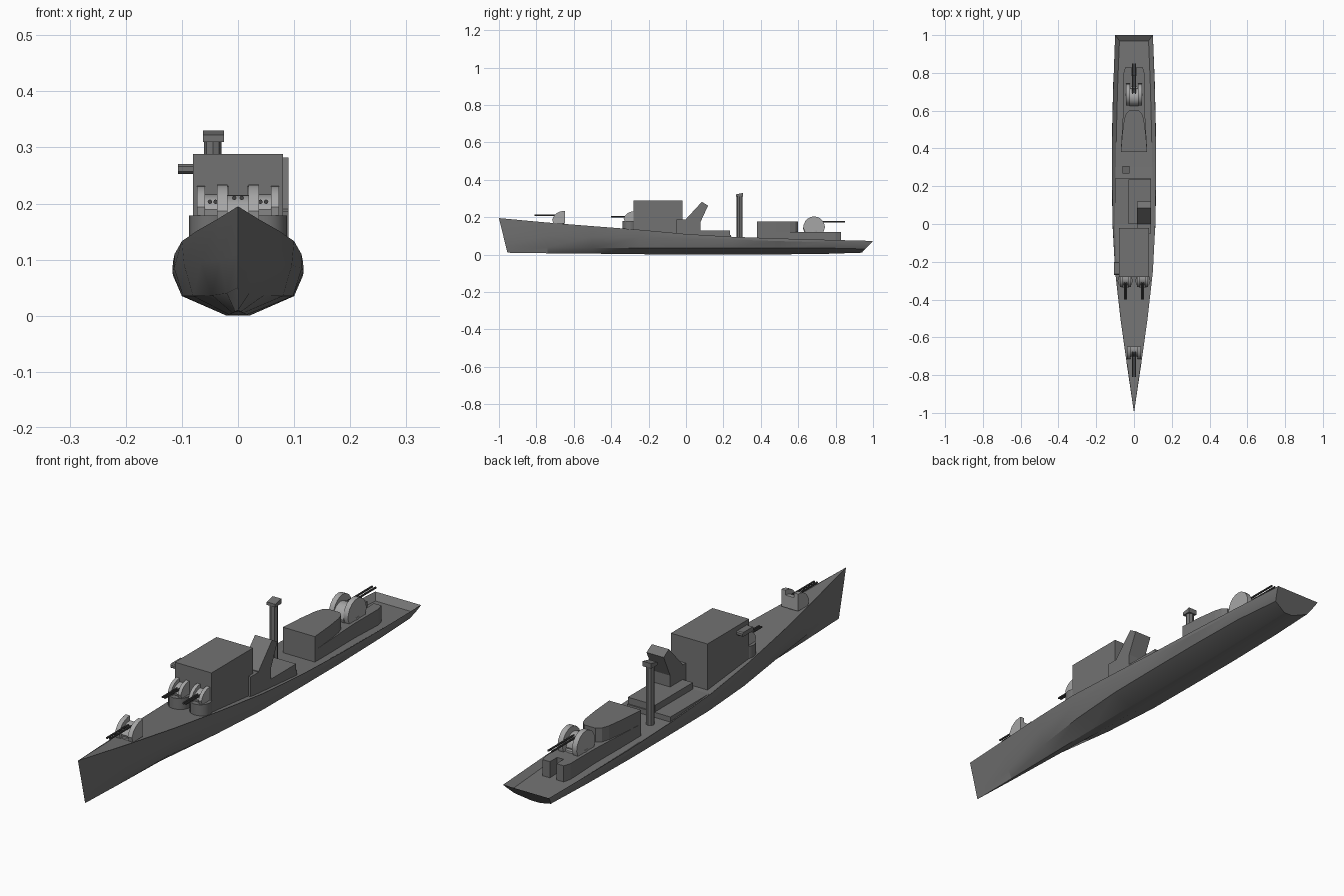
import bpy, bmesh, math
from mathutils import Matrix, Vector

if "Cube" in bpy.data.objects:
    bpy.data.objects.remove(bpy.data.objects["Cube"])


def material(name, v):
    m = bpy.data.materials.new(name)
    m.diffuse_color = (v, v, v, 1)
    m.use_nodes = True
    m.node_tree.nodes["Principled BSDF"].inputs["Base Color"].default_value = m.diffuse_color
    return m


GREY = material("ship grey", 0.17)
LIGHT = material("gun shield light grey", 0.38)
DARK = material("gun barrel dark grey", 0.06)


def finish(name, bm, mat, smooth=None):
    bmesh.ops.remove_doubles(bm, verts=bm.verts, dist=1e-5)
    bmesh.ops.recalc_face_normals(bm, faces=bm.faces)
    me = bpy.data.meshes.new(name)
    bm.to_mesh(me)
    bm.free()
    me.materials.append(mat)
    ob = bpy.data.objects.new(name, me)
    bpy.context.collection.objects.link(ob)
    if smooth:
        bpy.ops.object.select_all(action='DESELECT')
        ob.select_set(True)
        bpy.context.view_layer.objects.active = ob
        bpy.ops.object.shade_smooth_by_angle(angle=math.radians(smooth))
    return ob


def prism(name, pts, axis, a, b, mat=GREY, smooth=None):
    """Extrude a profile: axis x takes (y, z) points, axis z takes (x, y)."""
    bm = bmesh.new()
    put = (lambda p, t: (t, p[0], p[1])) if axis == 'x' else (lambda p, t: (p[0], p[1], t))
    lo = [bm.verts.new(put(p, a)) for p in pts]
    hi = [bm.verts.new(put(p, b)) for p in pts]
    bm.faces.new(lo)
    bm.faces.new(hi)
    n = len(pts)
    for i in range(n):
        j = (i + 1) % n
        bm.faces.new((lo[i], lo[j], hi[j], hi[i]))
    return finish(name, bm, mat, smooth)


def box(name, x0, x1, y0, y1, z0, z1, mat=GREY):
    return prism(name, [(x0, y0), (x1, y0), (x1, y1), (x0, y1)], 'z', z0, z1, mat)


def rod(name, p, q, r, sides=8, mat=GREY):
    bm = bmesh.new()
    p, q = Vector(p), Vector(q)
    d = q - p
    mtx = Matrix.Translation((p + q) / 2) @ d.to_track_quat('Z', 'Y').to_matrix().to_4x4()
    bmesh.ops.create_cone(bm, cap_ends=True, segments=sides, radius1=r, radius2=r,
                          depth=d.length, matrix=mtx)
    return finish(name, bm, mat, 35)


def mirror_plan(half):
    return half + [(-x, y) for x, y in reversed(half)]


# Hull: lofted stations (y top, y bottom, (x, z) of keel, bilge, chine, edge, bulwark drop)
stations = [
    (-1.0, -0.955, (0, .010), (0, .05), (0, .11), (0, .195), .000),
    (-0.75, -0.74, (.005, .007), (.020, .04), (.032, .10), (.037, .172), .002),
    (-0.5, -0.50, (.010, .005), (.046, .036), (.066, .095), (.072, .152), .003),
    (-0.25, -0.25, (.016, .002), (.080, .035), (.096, .090), (.100, .133), .004),
    (0.0, 0.0, (.020, .000), (.098, .035), (.114, .085), (.113, .110), .006),
    (0.25, 0.25, (.020, .000), (.100, .035), (.117, .080), (.116, .095), .012),
    (0.5, 0.50, (.020, .001), (.100, .035), (.116, .072), (.115, .086), .016),
    (0.75, 0.75, (.020, .004), (.095, .035), (.110, .065), (.109, .079), .018),
    (1.0, 0.94, (.020, .010), (.080, .030), (.096, .060), (.100, .073), .020),
]
bm = bmesh.new()
rings = []
for yt, yb, keel, bilge, chine, edge, drop in stations:
    half = []
    for x, z in (keel, bilge, chine, edge):
        f = (z - keel[1]) / (edge[1] - keel[1])
        half.append((x, yb + (yt - yb) * f, z))
    y_in = yt - .03 if yt == 1.0 else yt
    half.append((edge[0] * (.95 - drop * 9), y_in, edge[1] - drop))
    ring = half + [(-x, y, z) for x, y, z in reversed(half)]
    rings.append([bm.verts.new(p) for p in ring])
for r, s in zip(rings, rings[1:]):
    for i in range(10):
        j = (i + 1) % 10
        bm.faces.new((r[i], r[j], s[j], s[i]))
e = rings[-1]
bm.faces.new(e[0:4] + e[6:10])              # transom
bm.faces.new((e[3], e[4], e[5], e[6]))      # inner lip of the transom
finish("hull", bm, GREY, 25)

# Bridge and side box
box("bridge", -.08, .08, -.28, -.02, .09, .288)
prism("bridge_side_box", [(-.27, .257), (-.265, .253), (-.205, .253), (-.2, .257),
                          (-.2, .266), (-.205, .27), (-.265, .27), (-.27, .266)],
      'x', -.107, -.075)

# Funnel with its base and the low deckhouse behind
box("funnel_base", .015, .09, -.05, .078, .07, .187)
prism("funnel", [(0, .18), (0, .19), (.085, .282), (.118, .262), (.078, .175)],
      'x', .015, .09)
box("low_deckhouse", -.03, .09, .0, .235, .06, .13)
box("midship_deck", -.1, .09, -.02, .24, .06, .104)

# Mast with slanted cap
rod("mast", (-.045, .287, .06), (-.045, .287, .312), .016)
prism("mast_cap", [(.268, .31), (.306, .31), (.306, .33), (.268, .322)],
      'x', -.062, -.025)

# Aft deckhouse: lower tier with a rear notch, upper tier with rounded end
prism("aft_deckhouse_lower",
      mirror_plan([(.07, .38), (.06, .55), (.055, .65), (.055, .80), (.046, .83),
                   (.014, .83), (.014, .785)]), 'z', .055, .122)
prism("aft_deckhouse_upper",
      mirror_plan([(.07, .38), (.062, .48), (.052, .555), (.042, .585), (.025, .6)]),
      'z', .11, .177)


# Twin gun mounts: two curved cheeks, a lower centre shield and two barrels
def gun(name, x, y, z, s, prof, hw, tip, bz):
    pts = [(y + s * a, z + b) for a, b in prof]
    cheek = hw * .5
    for side, k in (("left", -1), ("right", 1)):
        a, b = sorted((x + k * hw, x + k * (hw - cheek)))
        prism(f"{name}_{side}_cheek", pts, 'x', a, b, LIGHT, 30)
        bx = x + k * hw * .18
        depth = max(p[0] for p in prof)
        rod(f"{name}_{side}_barrel", (bx, y + s * depth * .4, bz), (bx, tip, bz),
            .004, 8, DARK)
    mid = [(y + s * a * .8, z + b * .72) for a, b in prof]
    prism(f"{name}_centre_shield", mid, 'x', x - hw * .55, x + hw * .55, LIGHT, 30)


def quarter(d, h):
    arc = [(math.sin(t), math.cos(t) ** .8) for t in (i * math.pi / 14 for i in range(6))]
    return [(0, 0)] + [(d * a, h * b) for a, b in arc] + [(d, h * .3), (d * .9, 0)]


dome = [(.065 - .058 * math.cos(i * math.pi / 10), .022 + .06 * math.sin(i * math.pi / 10))
        for i in range(11)]
dome = [(.015, 0)] + dome + [(.115, 0)]

gun("bow_gun", 0, -.648, .166, -1, quarter(.068, .068), .037, -.81, .21)
rod("bow_gun_base", (0, -.68, .14), (0, -.68, .172), .028, 12, LIGHT)
for side, k in (("left", -1), ("right", 1)):
    rod(f"{side}_gun_platform", (k * .047, -.3, .09), (k * .047, -.3, .179), .04, 12)
    gun(f"{side}_forward_gun", k * .045, -.278, .178, -1, quarter(.055, .053), .028,
        -.4, .203)
gun("aft_gun", 0, .62, .122, 1, dome, .042, .85, .175)
rod("aft_gun_base", (0, .685, .11), (0, .685, .13), .045, 16, LIGHT)
